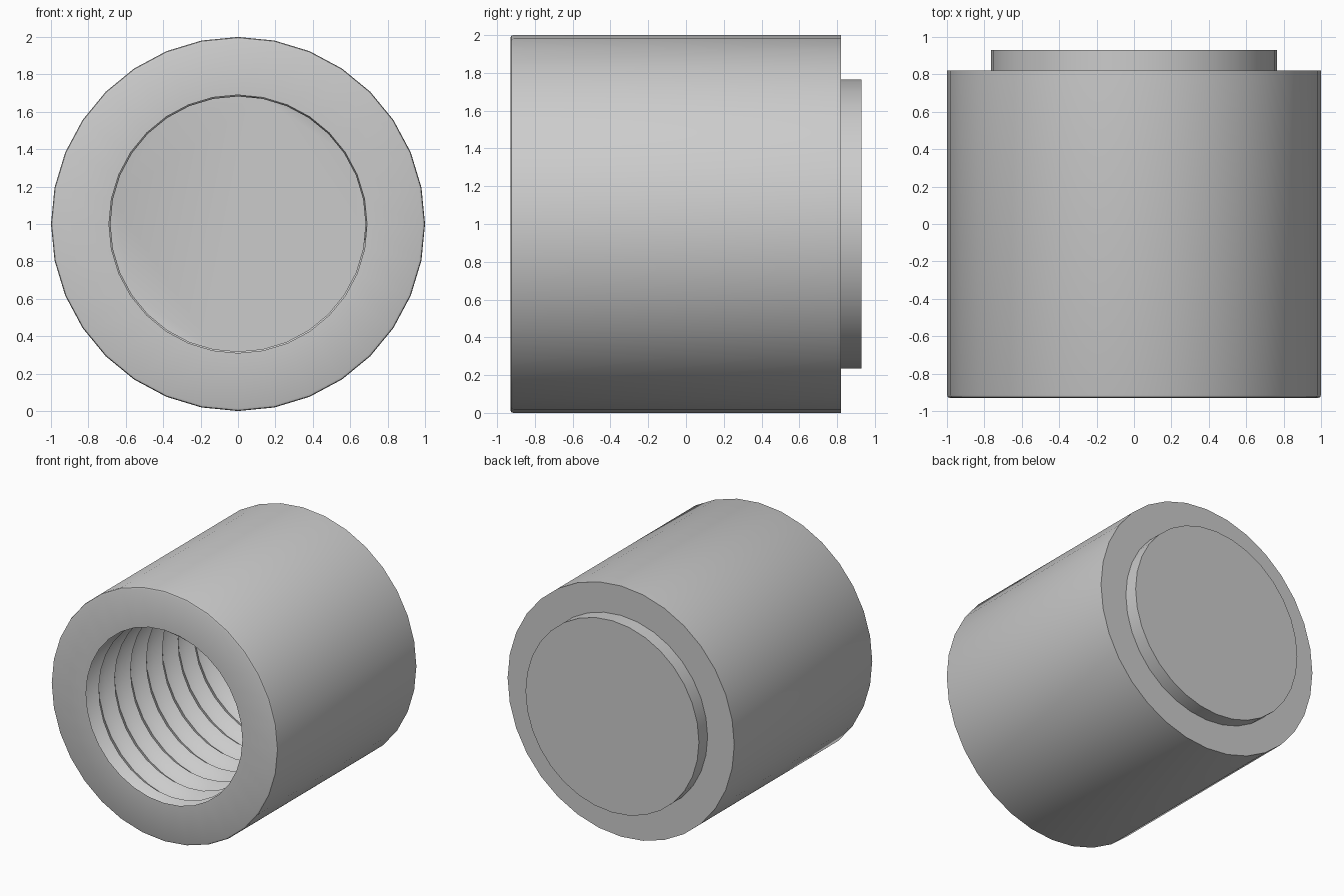
import bpy, bmesh, math

cube = bpy.data.objects.get("Cube")
if cube:
    bpy.data.objects.remove(cube, do_unlink=True)

SIDES = 32
FRONT, SHOULDER, BACK, FLOOR = -0.93, 0.82, 0.93, 0.76
MOUTH, CREST, PITCH = 0.69, 0.682, 0.2
GROOVE = (CREST, 0.735, 0.755, 0.735)  # radii through one turn of thread

grey = bpy.data.materials.new("plain grey")
grey.use_nodes = True
colour = (0.6, 0.6, 0.6, 1)
grey.diffuse_color = colour
grey.node_tree.nodes["Principled BSDF"].inputs["Base Color"].default_value = colour


def ring_point(radius, y, step):
    a = 2 * math.pi * step / SIDES
    return (radius * math.sin(a), y, 1 + radius * math.cos(a))


def add_rows(bm, rows):
    """Skin quads between successive rows of points."""
    grid = [[bm.verts.new(p) for p in row] for row in rows]
    for a, b in zip(grid, grid[1:]):
        for i in range(SIDES):
            bm.faces.new((a[i], a[i + 1], b[i + 1], b[i]))


def finish(bm, name):
    bmesh.ops.remove_doubles(bm, verts=bm.verts, dist=0.0005)
    bmesh.ops.dissolve_degenerate(bm, edges=bm.edges, dist=0.0001)
    bmesh.ops.recalc_face_normals(bm, faces=bm.faces)
    mesh = bpy.data.meshes.new(name)
    bm.to_mesh(mesh)
    bm.free()
    mesh.materials.append(grey)
    obj = bpy.data.objects.new(name, mesh)
    bpy.context.collection.objects.link(obj)
    bpy.ops.object.select_all(action="DESELECT")
    obj.select_set(True)
    bpy.context.view_layer.objects.active = obj
    bpy.ops.object.shade_smooth_by_angle(angle=math.radians(30))


bm = bmesh.new()

# Outer sleeve with a rounded front rim and a stepped back boss
profile = [(MOUTH, FRONT), (0.985, FRONT), (0.996, FRONT + 0.005), (1, FRONT + 0.016),
           (1, SHOULDER), (0.765, SHOULDER), (0.765, BACK)]
add_rows(bm, [[ring_point(r, y, s) for s in range(SIDES + 1)] for r, y in profile])
bm.faces.new([bm.verts.new(ring_point(0.765, BACK, s)) for s in range(SIDES)])

# Threaded bore: a helical profile trimmed flat at the mouth and the floor
per_turn = len(GROOVE)
turns = math.ceil((FLOOR - FRONT) / PITCH) + 1
rows = []
for k in range(-per_turn, turns * per_turn + 1):
    row = []
    for s in range(SIDES + 1):
        y = FRONT + PITCH * (k / per_turn + s / SIDES)
        r = GROOVE[k % per_turn]
        if y <= FRONT:
            y, r = FRONT, MOUTH
        elif y >= FLOOR:
            y, r = FLOOR, CREST
        row.append(ring_point(r, y, s))
    rows.append(row)
add_rows(bm, rows)

# Bore floor
bm.faces.new([bm.verts.new(ring_point(CREST, FLOOR, s)) for s in range(SIDES)])
finish(bm, "threaded_sleeve")
